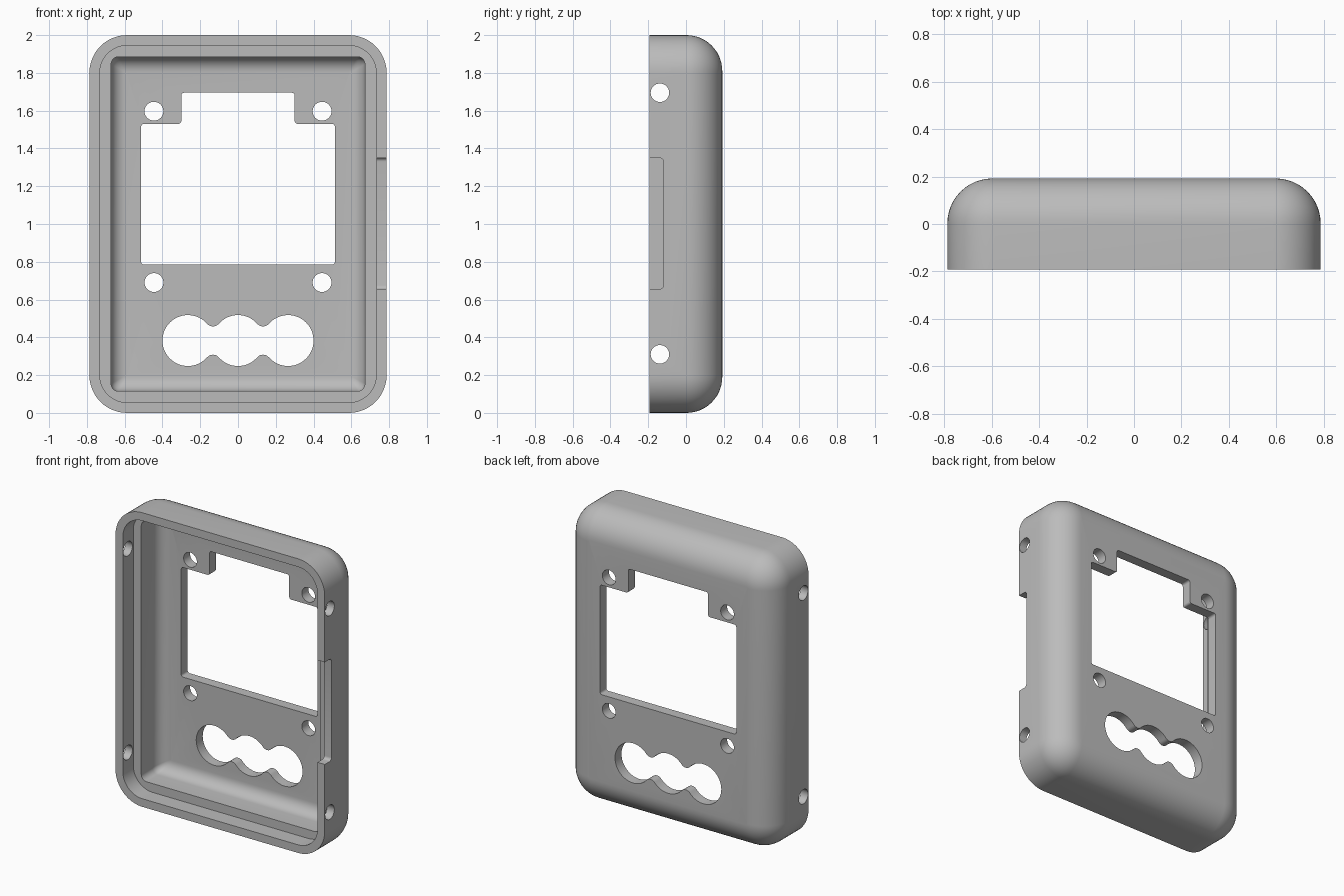
import bpy, bmesh, math
from mathutils import Vector

if "Cube" in bpy.data.objects:
    bpy.data.objects.remove(bpy.data.objects["Cube"])

HALF_W, HALF_D, HEIGHT = 0.787, 0.192, 2.0
BACK_R, WALL, LIP = 0.19, 0.115, 0.055   # back edge radius, wall inset, lip inset
LEDGE_Y, FLOOR_Y, FLOOR_R = -0.08, 0.122, 0.08


def rounded(corners, r, n):
    """Round every right-angled corner of a 2D outline."""
    pts = [Vector(c) for c in corners]
    out = []
    for i, p in enumerate(pts):
        a = (pts[i - 1] - p).normalized()
        b = (pts[(i + 1) % len(pts)] - p).normalized()
        c = p + (a + b) * r
        for k in range(n + 1):
            t = math.pi / 2 * k / n
            out.append(c - b * r * math.cos(t) - a * r * math.sin(t))
    return out


def rect(x0, x1, z0, z1):
    return [(x0, z0), (x1, z0), (x1, z1), (x0, z1)]


def shell_ring(inset, y, r):
    outline = rounded(rect(-HALF_W + inset, HALF_W - inset, inset, HEIGHT - inset), max(r, 0.004), 12)
    return [Vector((p.x, y, p.y)) for p in outline]


def loft(name, rings):
    """Closed solid through a list of equal-length rings."""
    bm = bmesh.new()
    loops = [[bm.verts.new(p) for p in ring] for ring in rings]
    n = len(loops[0])
    for a, b in zip(loops, loops[1:]):
        for i in range(n):
            j = (i + 1) % n
            bm.faces.new((a[i], a[j], b[j], b[i]))
    bm.faces.new(loops[0])
    bm.faces.new(loops[-1])
    bmesh.ops.recalc_face_normals(bm, faces=bm.faces)
    mesh = bpy.data.meshes.new(name)
    bm.to_mesh(mesh)
    bm.free()
    obj = bpy.data.objects.new(name, mesh)
    bpy.context.collection.objects.link(obj)
    return obj


def circle(cx, cy, r, n=32):
    return [(cx + r * math.cos(2 * math.pi * k / n), cy + r * math.sin(2 * math.pi * k / n)) for k in range(n)]


def cut_back(outline):
    """Cut an x-z outline through the back wall."""
    cut([[Vector((p[0], y, p[1])) for p in outline] for y in (0.0, 0.4)])


def cut_side(outline, x0, x1):
    """Cut a y-z outline through the side walls."""
    cut([[Vector((x, p[0], p[1])) for p in outline] for x in (x0, x1)])


def cut(rings):
    cutter = loft("cutter", rings)
    cutter.hide_render = True
    mod = housing.modifiers.new("cut", 'BOOLEAN')
    mod.operation, mod.solver, mod.object = 'DIFFERENCE', 'EXACT', cutter
    bpy.ops.object.modifier_apply(modifier=mod.name)
    bpy.data.objects.remove(cutter)


# Housing: back face, rounded back edge, front rim, stepped lip, cavity
rings = []
for k in range(12, -1, -1):
    t = math.pi / 2 * k / 12
    inset = BACK_R * (1 - math.cos(t))
    rings.append(shell_ring(inset, HALF_D - BACK_R + BACK_R * math.sin(t), 0.2 - inset))
rings += [shell_ring(0, -HALF_D, 0.2),
          shell_ring(LIP, -HALF_D, 0.145),
          shell_ring(LIP, LEDGE_Y, 0.145),
          shell_ring(WALL, LEDGE_Y, 0.04)]
for k in range(9):
    t = math.pi / 2 * k / 8
    inset = FLOOR_R * (1 - math.cos(t))
    rings.append(shell_ring(WALL + inset, FLOOR_Y - FLOOR_R + FLOOR_R * math.sin(t), 0.04 - inset * 0.45))
housing = loft("housing", rings)
bpy.context.view_layer.objects.active = housing
housing.select_set(True)

# Stepped display window
cut_back(rounded([(-0.513, 0.785), (0.513, 0.785), (0.513, 1.53), (0.30, 1.53),
                  (0.30, 1.695), (-0.30, 1.695), (-0.30, 1.53), (-0.513, 1.53)], 0.015, 4))

# Screw holes around the window
for x in (-0.445, 0.445):
    for z in (0.69, 1.597):
        cut_back(circle(x, z, 0.05))

# Three-lobed button opening with filleted necks
R, STEP, CZ, NECK = 0.135, 0.265, 0.383, 0.075
half = STEP / 2
h = (half ** 2 - (R - NECK) ** 2) / (2 * (R - NECK))
f = h - NECK
touch = math.atan2(h, half)


def arc(cx, cz, r, a0, a1, n):
    return [(cx + r * math.cos(a0 + (a1 - a0) * k / n), cz + r * math.sin(a0 + (a1 - a0) * k / n))
            for k in range(n)]


pi = math.pi
top = arc(STEP, 0, R, 0, pi - touch, 18)
top += arc(half, h, f, -touch, touch - pi, 10)
top += arc(0, 0, R, touch, pi - touch, 14)
top += arc(-half, h, f, -touch, touch - pi, 10)
top += arc(-STEP, 0, R, touch, pi, 18)
lobes = top + [(-x, -z) for x, z in top]
cut_back([(x, z + CZ) for x, z in lobes])

# Side fastening holes through both walls
for z in (0.31, 1.695):
    cut_side(circle(-0.138, z, 0.049), -1, 1)

# Slot in the right lip
cut_side(rounded(rect(-0.3, -0.12, 0.655, 1.35), 0.02, 5), 0.70, 0.9)

# Finish
grey = bpy.data.materials.new("plain grey")
grey.diffuse_color = (0.5, 0.5, 0.5, 1)
grey.use_nodes = True
grey.node_tree.nodes["Principled BSDF"].inputs["Base Color"].default_value = grey.diffuse_color
housing.data.materials.clear()
housing.data.materials.append(grey)
for poly in housing.data.polygons:
    poly.material_index = 0
bpy.ops.object.shade_smooth_by_angle(angle=math.radians(30))
